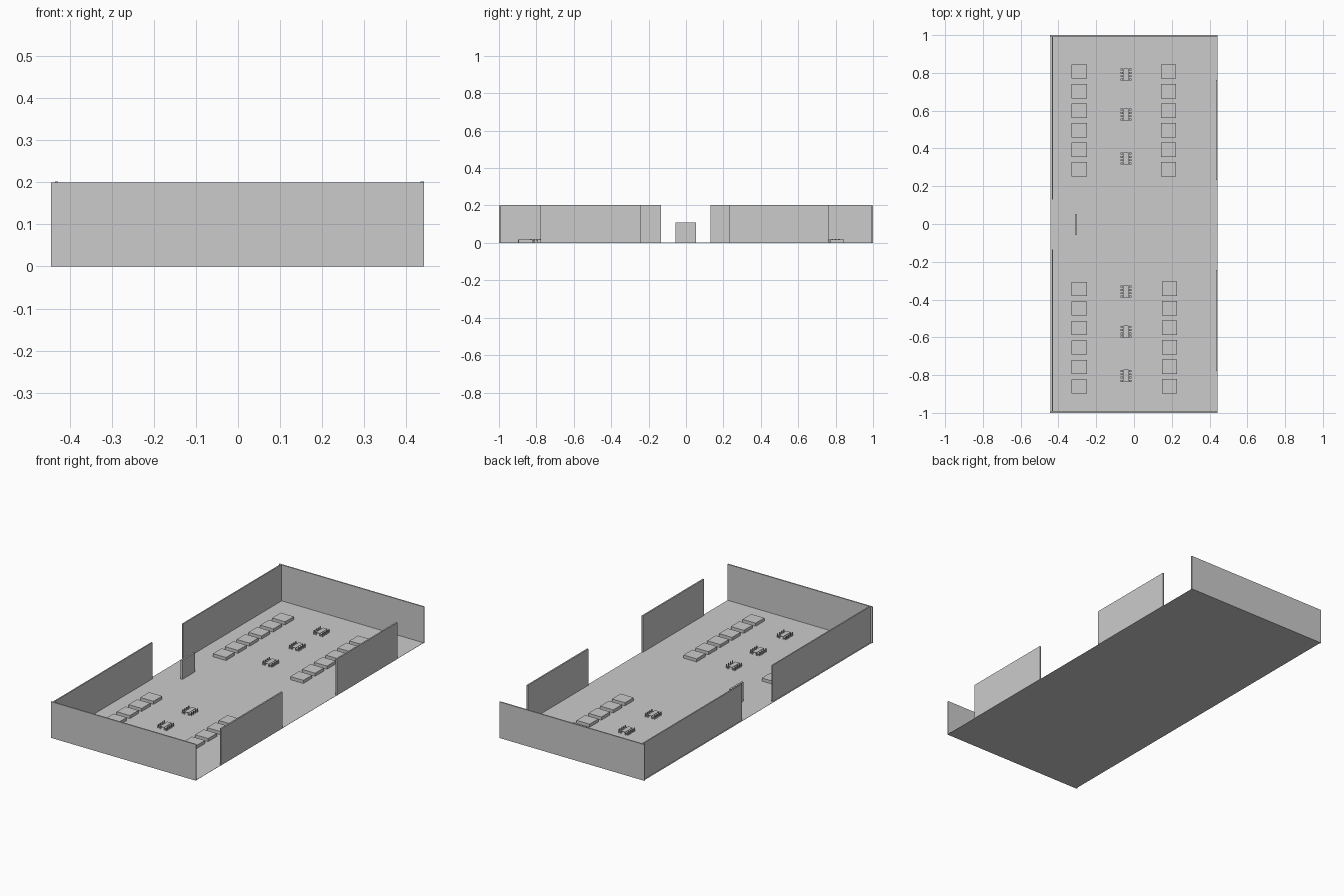
import bpy, bmesh
from mathutils import Matrix, Vector

if "Cube" in bpy.data.objects:
    bpy.data.objects.remove(bpy.data.objects["Cube"])


def boxes(name, spans):
    """One mesh object made of axis-aligned boxes (x0, x1, y0, y1, z0, z1)."""
    bm = bmesh.new()
    for x0, x1, y0, y1, z0, z1 in spans:
        centre = Vector(((x0 + x1) / 2, (y0 + y1) / 2, (z0 + z1) / 2))
        size = Vector((x1 - x0, y1 - y0, z1 - z0))
        bmesh.ops.create_cube(bm, size=1, matrix=Matrix.Translation(centre) @ Matrix.Diagonal(size).to_4x4())
    mesh = bpy.data.meshes.new(name)
    bm.to_mesh(mesh)
    bm.free()
    obj = bpy.data.objects.new(name, mesh)
    bpy.context.collection.objects.link(obj)
    return obj


H = 0.2  # wall height

# floor sheet
boxes("floor", [(-0.441, 0.441, -0.998, 0.998, 0, 0.001)])

# end walls
boxes("front_wall", [(-0.445, 0.442, -1, -0.993, 0, H)])
boxes("back_wall", [(-0.445, 0.442, 0.993, 1, 0, H)])

# left wall with a central doorway, right wall panels with openings
boxes("left_wall_front", [(-0.435, -0.428, -0.993, -0.135, 0, H + 0.002)])
boxes("left_wall_back", [(-0.435, -0.428, 0.13, 0.993, 0, H + 0.002)])
boxes("right_panel_front", [(0.434, 0.442, -0.778, -0.243, 0, H + 0.002)])
boxes("right_panel_back", [(0.434, 0.442, 0.233, 0.763, 0, H + 0.002)])

# standing screen behind the doorway
boxes("entry_screen", [(-0.311, -0.301, -0.057, 0.053, 0, 0.108)])

# four rows of flat display platforms
rows = [(-0.29, 0.807), (0.183, 0.807), (-0.29, -0.344), (0.188, -0.342)]
for r, (x, top) in enumerate(rows):
    for i in range(6):
        y = top - i * 0.1033
        boxes(f"platform_{r}_{i}", [(x - 0.04, x + 0.04, y - 0.038, y + 0.038, 0, 0.018)])

# long tables with four chairs along each side
for t, y in enumerate((0.791, 0.579, 0.346, -0.358, -0.570, -0.804)):
    x = -0.0425
    legs = [(x + sx * 0.011 - 0.001, x + sx * 0.011 + 0.001,
             y + sy * 0.030 - 0.001, y + sy * 0.030 + 0.001, 0, 0.015)
            for sx in (-1, 1) for sy in (-1, 1)]
    boxes(f"table_{t}", [(x - 0.013, x + 0.013, y - 0.033, y + 0.033, 0.015, 0.017)] + legs)
    chairs = []
    for s in (-1, 1):
        for k in range(4):
            cy = y + (k - 1.5) * 0.0175
            inner, outer = x + s * 0.016, x + s * 0.028
            back = outer - s * 0.002
            chairs.append((min(inner, outer), max(inner, outer), cy - 0.005, cy + 0.005, 0.009, 0.011))
            chairs.append((min(back, outer), max(back, outer), cy - 0.005, cy + 0.005, 0.011, 0.022))
            for lx in (inner + s * 0.001, outer - s * 0.001):
                for ly in (cy - 0.004, cy + 0.004):
                    chairs.append((lx - 0.001, lx + 0.001, ly - 0.001, ly + 0.001, 0, 0.009))
    boxes(f"chairs_{t}", chairs)
